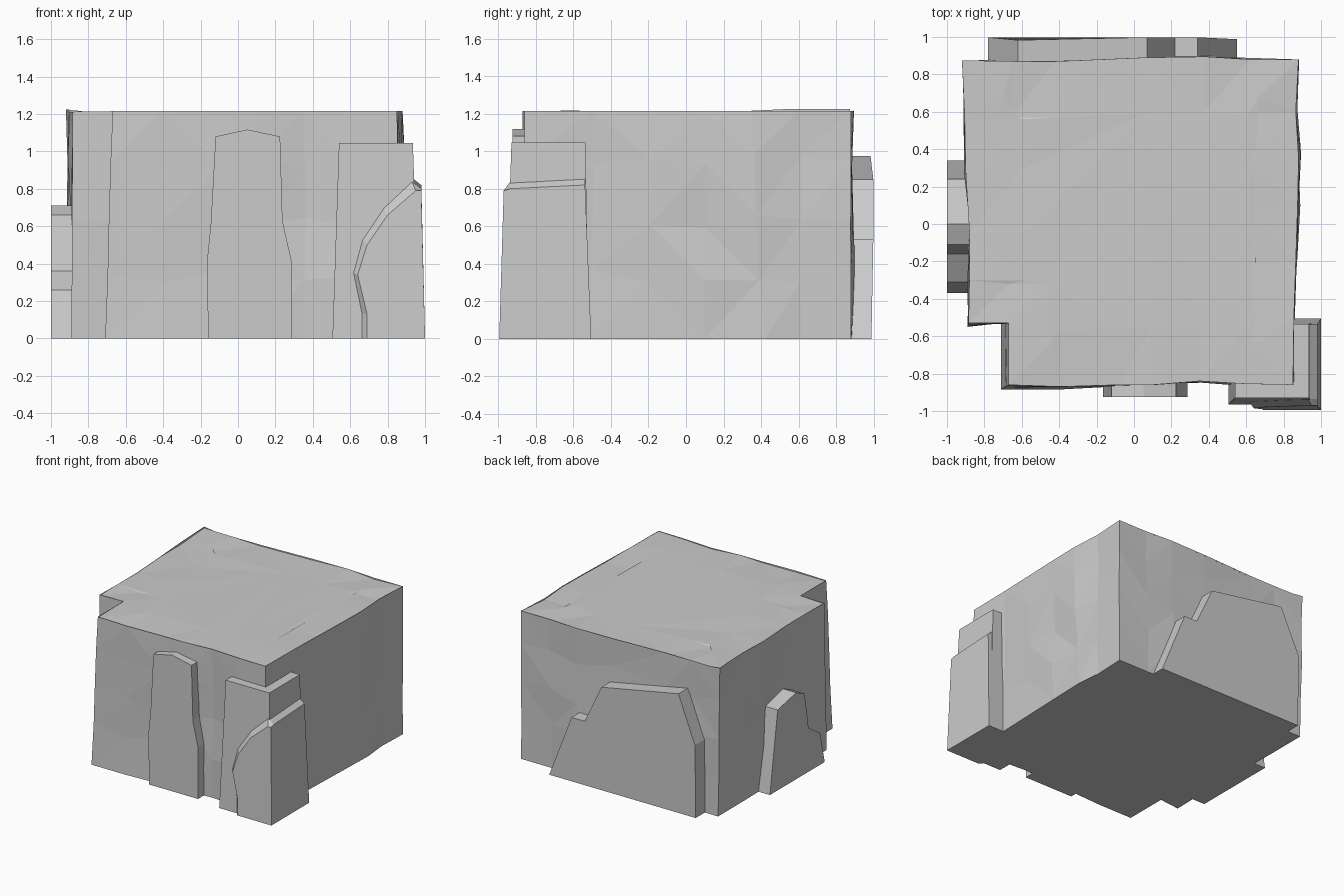
import bpy, bmesh, random
from mathutils import Vector

random.seed(4)


def finish(name, bm):
    bmesh.ops.recalc_face_normals(bm, faces=bm.faces[:])
    me = bpy.data.meshes.new(name)
    bm.to_mesh(me)
    bm.free()
    ob = bpy.data.objects.new(name, me)
    bpy.context.collection.objects.link(ob)
    return ob


def loft(rings):
    """Closed skin over rings of equal point count; returns bmesh, wall faces and last cap."""
    bm = bmesh.new()
    vs = [[bm.verts.new(p) for p in r] for r in rings]
    n = len(rings[0])
    walls = [bm.faces.new((a[i], a[(i + 1) % n], b[(i + 1) % n], b[i]))
             for a, b in zip(vs, vs[1:]) for i in range(n)]
    bm.faces.new(vs[0][::-1])
    return bm, walls, bm.faces.new(vs[-1])


# Main boulder: (bottom x, y, top x, y) around a notched square
outline = [
    (-0.71, -0.885, -0.67, -0.86), (-0.40, -0.885, -0.40, -0.87),
    (-0.12, -0.87, -0.08, -0.86), (0.10, -0.86, 0.10, -0.86),
    (0.35, -0.845, 0.35, -0.84), (0.60, -0.86, 0.60, -0.855),
    (0.87, -0.86, 0.85, -0.86), (0.86, -0.50, 0.855, -0.50),
    (0.87, -0.20, 0.865, -0.20), (0.88, 0.10, 0.875, 0.10),
    (0.89, 0.42, 0.88, 0.35), (0.87, 0.62, 0.865, 0.60),
    (0.88, 0.88, 0.88, 0.88), (0.60, 0.88, 0.62, 0.88),
    (0.35, 0.89, 0.38, 0.895), (0.05, 0.885, 0.05, 0.89),
    (-0.40, 0.87, -0.42, 0.87), (-0.65, 0.87, -0.65, 0.87),
    (-0.90, 0.87, -0.92, 0.875), (-0.90, 0.55, -0.905, 0.55),
    (-0.895, 0.25, -0.90, 0.28), (-0.88, -0.05, -0.88, -0.05),
    (-0.885, -0.30, -0.88, -0.30), (-0.89, -0.55, -0.885, -0.53),
    (-0.71, -0.53, -0.67, -0.53),
]
sharp = {0, 6, 12, 18, 23, 24}


def top_z(x, y):
    if x < -0.8:
        return 1.225 if y > 0.5 else 1.212
    return 1.193 if x < -0.55 and y > 0 else 1.215


rings = []
for t in (0, 0.28, 0.52, 0.78, 1):
    ring = []
    for i, (a, b, c, d) in enumerate(outline):
        j = 0 if t in (0, 1) else (0.004 if i in sharp else 0.011)
        x = a + (c - a) * t + random.uniform(-j, j)
        y = b + (d - b) * t + random.uniform(-j, j)
        z = top_z(c, d) * t + random.uniform(-4, 4) * j * (i not in sharp)
        ring.append((x, y, z))
    rings.append(ring)
bm, walls, top = loft(rings)
# Shallow facets on the upper surface
edge_faces = []
for width in (0.1, 0.3):
    edge_faces += bmesh.ops.inset_individual(bm, faces=[top], thickness=width)["faces"]
    for v in top.verts:
        v.co.z = 1.21 + random.uniform(-0.008, 0.006)
bmesh.ops.triangulate(bm, faces=walls + edge_faces + [top])
finish("main_boulder", bm)


# Flat slabs leaning on three sides
def slab(name, profile, to_world, outer, inner):
    bm, _, _ = loft([[to_world(u, z, d) for u, z in profile] for d in (outer, inner)])
    finish(name, bm)


along_x = lambda u, z, d: Vector((u, d, z))
along_y = lambda u, z, d: Vector((d, u, z))

slab("front_slab",
     [(-0.16, 0), (-0.165, 0.42), (-0.145, 0.62), (-0.12, 1.08), (0.05, 1.117),
      (0.225, 1.08), (0.238, 0.63), (0.285, 0.42), (0.285, 0)],
     along_x, -0.925, -0.7)
slab("left_slab",
     [(0.34, 0), (0.24, 0.66), (0, 0.71), (-0.11, 0.66), (-0.16, 0.36),
      (-0.31, 0.26), (-0.37, 0)],
     along_y, -1.0, -0.7)
slab("back_slab",
     [(0.55, 0), (0.34, 0.53), (0.22, 0.53), (0.07, 0.85), (-0.62, 0.975),
      (-0.78, 0.6), (-0.78, 0)],
     lambda u, z, d: Vector((u, d - 0.015 * (z > 0.9) - 0.01 * (z < 0.1), z)),
     0.998, 0.7)

# Corner pillar, slightly tapered
def rect(x0, x1, y0, y1, z):
    return [(x0, y0, z), (x1, y0, z), (x1, y1, z), (x0, y1, z)]


bm, _, _ = loft([rect(0.505, 0.97, -0.965, -0.52, 0),
                 rect(0.54, 0.935, -0.93, -0.535, 1.045)])
finish("corner_pillar", bm)

# Raised lower layer of the pillar, with a chamfered broken edge
front = [(0.69, 0), (0.69, 0.13), (0.64, 0.34), (0.69, 0.50), (0.80, 0.66),
         (0.95, 0.79), (0.98, 0.79), (1.0, 0)]
behind = [(0.66, 0), (0.66, 0.13), (0.615, 0.35), (0.665, 0.53), (0.78, 0.70),
          (0.93, 0.84), (0.98, 0.80), (1.0, 0)]
rear = behind[:5] + [(0.93, 0.86), (0.98, 0.82), (1.0, 0)]
bm, _, _ = loft([[(x, y + s * z, z) for x, z in p]
                 for p, y, s in ((front, -0.995, 0.03), (behind, -0.96, 0.03),
                                 (rear, -0.53, -0.01), (rear, -0.505, -0.04))])
finish("pillar_lower_layer", bm)
